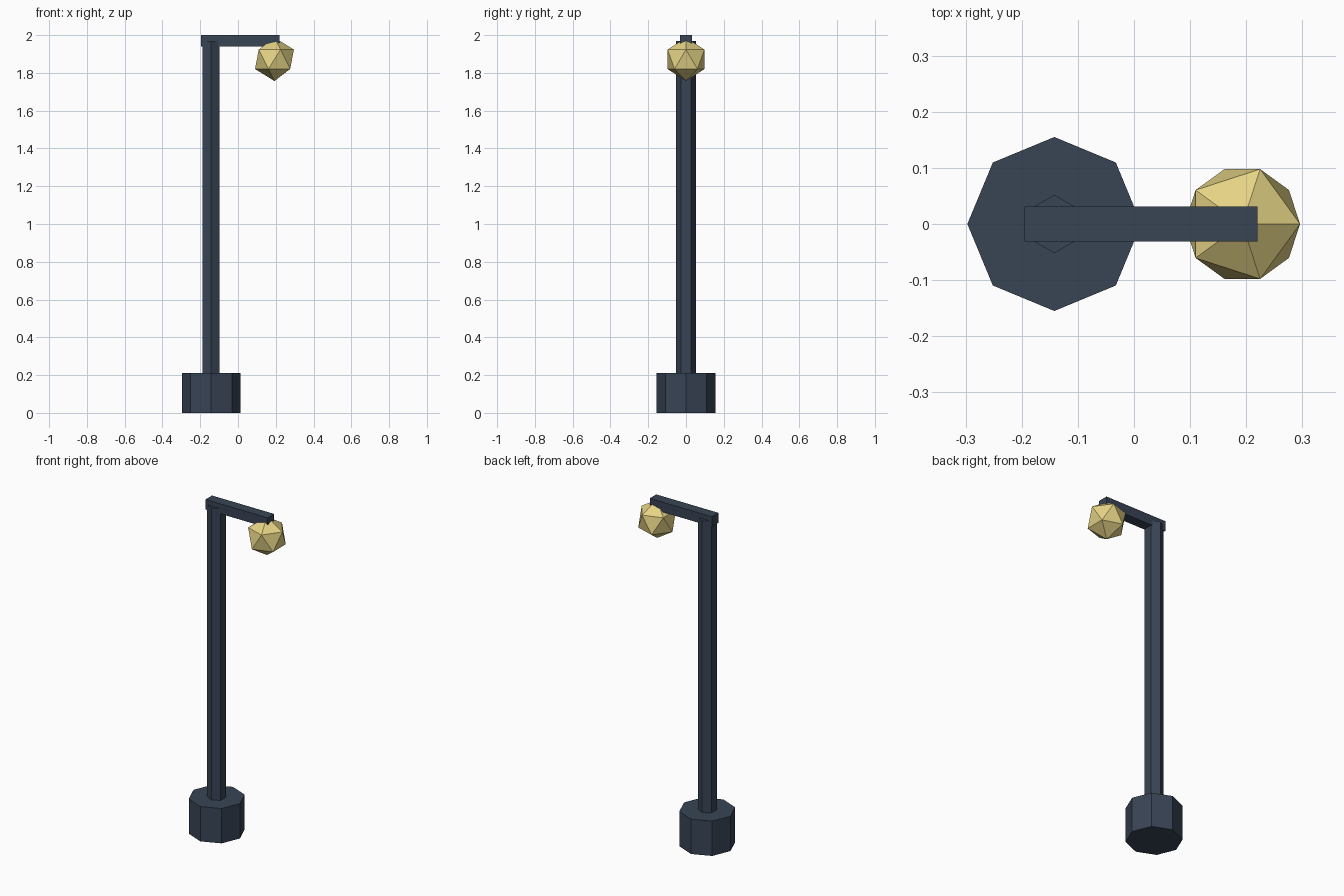
import bpy, bmesh, math
from mathutils import Matrix, Vector

cube = bpy.data.objects.get("Cube")
if cube:
    bpy.data.objects.remove(cube, do_unlink=True)


def material(name, rgb):
    mat = bpy.data.materials.new(name)
    mat.use_nodes = True
    colour = (*rgb, 1.0)
    mat.diffuse_color = colour
    mat.node_tree.nodes["Principled BSDF"].inputs["Base Color"].default_value = colour
    return mat


def add_part(name, bm, mat):
    mesh = bpy.data.meshes.new(name)
    bm.to_mesh(mesh)
    bm.free()
    mesh.materials.append(mat)
    obj = bpy.data.objects.new(name, mesh)
    bpy.context.scene.collection.objects.link(obj)
    return obj


def prism(name, sides, radius, x, bottom, top, mat):
    """Upright prism with one corner pointing along +y."""
    bm = bmesh.new()
    place = Matrix.Translation((x, 0, (bottom + top) / 2)) @ Matrix.Rotation(math.pi / 2, 4, "Z")
    # Build the corner ring explicitly, then extrude it upward
    ring = [bm.verts.new((radius * math.cos(math.tau * i / sides),
                          radius * math.sin(math.tau * i / sides),
                          (bottom - top) / 2)) for i in range(sides)]
    face = bm.faces.new(ring)
    lifted = bmesh.ops.extrude_face_region(bm, geom=[face], use_keep_orig=True)["geom"]
    bmesh.ops.translate(bm, vec=(0, 0, top - bottom),
                        verts=[g for g in lifted if isinstance(g, bmesh.types.BMVert)])
    bmesh.ops.recalc_face_normals(bm, faces=bm.faces)
    bm.transform(place)
    return add_part(name, bm, mat)


def box(name, low, high, mat):
    low, high = Vector(low), Vector(high)
    bm = bmesh.new()
    place = Matrix.Translation((low + high) / 2) @ Matrix.Diagonal((*(high - low), 1))
    bmesh.ops.create_cube(bm, size=1, matrix=place)
    return add_part(name, bm, mat)


slate = material("dark slate metal", (0.040, 0.058, 0.090))
glow = material("warm yellow lamp", (0.78, 0.65, 0.235))

# Footing and post share one axis
post_x = -0.142
prism("base", 8, 0.155, post_x, 0.0, 0.21, slate)
prism("post", 6, 0.052, post_x, 0.2, 1.97, slate)

# Horizontal arm over the post
box("arm", (-0.195, -0.031, 1.94), (0.22, 0.031, 2.0), slate)

# Faceted lamp hanging from the arm end
bm = bmesh.new()
bmesh.ops.create_icosphere(bm, subdivisions=1, radius=0.115,
                           matrix=Matrix.Translation((0.193, 0, 1.872)))
add_part("lamp", bm, glow)
